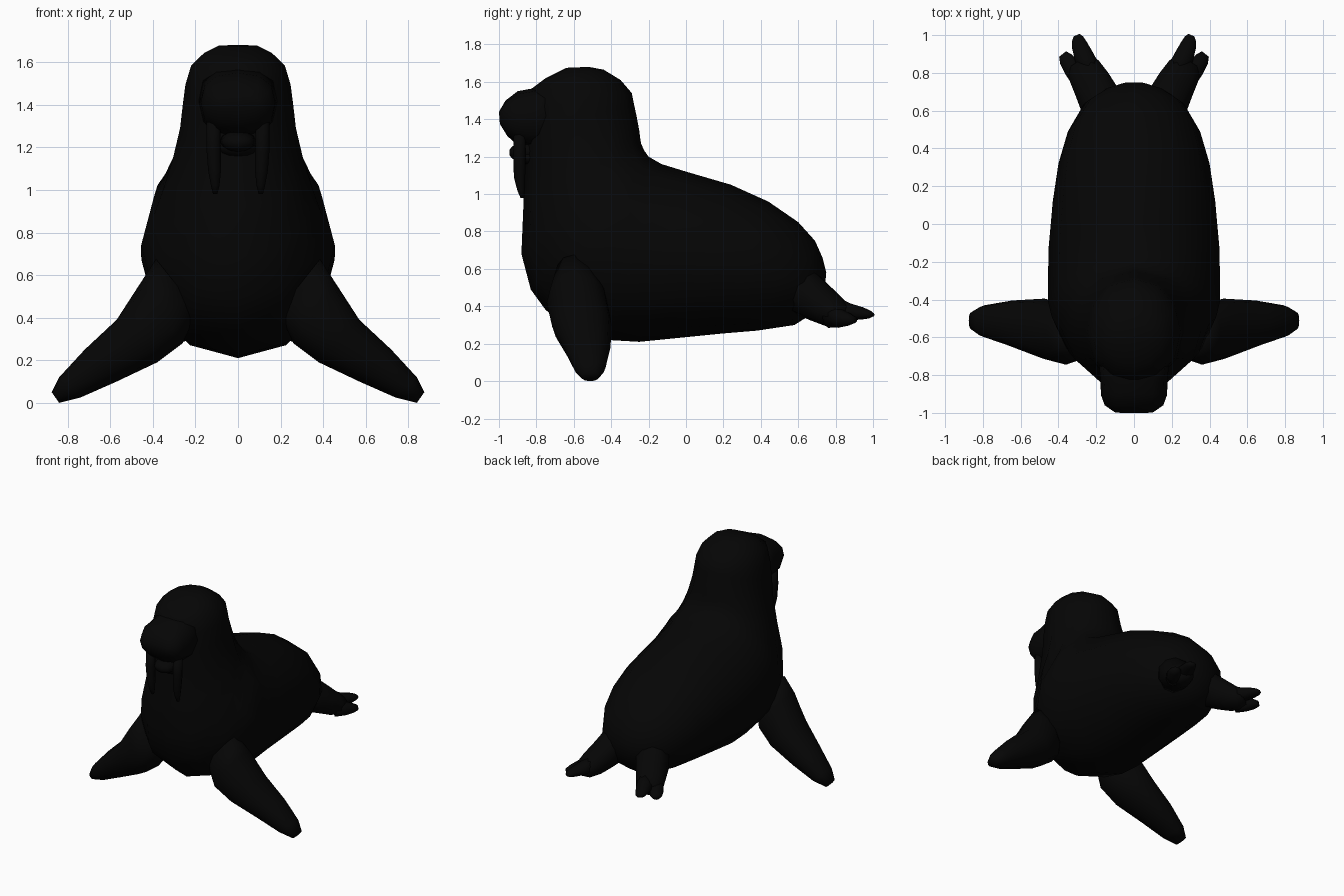
import bpy, bmesh, math
from mathutils import Vector

skin = bpy.data.materials.new("near_black")
skin.diffuse_color = (0.0016, 0.0016, 0.0016, 1)


def loft(name, rings, sides=12, power=1.0):
    """Skin rings given as (end a, end b, half-width vector); power < 1 squares them off."""
    def soft(v):
        return math.copysign(abs(v) ** power, v) if abs(v) > 1e-6 else 0.0
    bm = bmesh.new()
    loops = []
    for a, b, w in rings:
        a, b, w = Vector(a), Vector(b), Vector(w)
        mid, half = (a + b) / 2, (a - b) / 2
        loops.append([bm.verts.new(mid + half * soft(math.cos(t)) + w * soft(math.sin(t)))
                      for t in (2 * math.pi * i / sides for i in range(sides))])
    for p, q in zip(loops, loops[1:]):
        for i in range(sides):
            j = (i + 1) % sides
            bm.faces.new((p[i], p[j], q[j], q[i]))
    bm.faces.new(loops[0])
    bm.faces.new(loops[-1])
    bmesh.ops.recalc_face_normals(bm, faces=bm.faces)
    mesh = bpy.data.meshes.new(name)
    bm.to_mesh(mesh)
    bm.free()
    mesh.materials.append(skin)
    obj = bpy.data.objects.new(name, mesh)
    bpy.context.collection.objects.link(obj)
    for f in mesh.polygons:
        f.use_smooth = True
    return obj


def profile_loft(name, rows, power=1.0):
    """Rings from side-profile rows: (y, z of one edge, y, z of other edge, half width)."""
    return loft(name, [((0, r[0], r[1]), (0, r[2], r[3]), (r[4], 0, 0)) for r in rows],
                power=power)


# Body, neck and head: belly/chest edge, back edge, half width
profile_loft("body", [
    (0.74, 0.48, 0.75, 0.58, 0.06),
    (0.69, 0.37, 0.73, 0.66, 0.16),
    (0.58, 0.30, 0.69, 0.75, 0.265),
    (0.38, 0.27, 0.60, 0.85, 0.35),
    (0.20, 0.255, 0.44, 0.96, 0.40),
    (0.00, 0.235, 0.24, 1.05, 0.43),
    (-0.25, 0.21, 0.00, 1.12, 0.452),
    (-0.42, 0.22, -0.13, 1.16, 0.455),
    (-0.62, 0.28, -0.20, 1.20, 0.455),
    (-0.75, 0.38, -0.225, 1.235, 0.437),
    (-0.83, 0.49, -0.24, 1.27, 0.395),
    (-0.88, 0.68, -0.245, 1.30, 0.355),
    (-0.87, 0.92, -0.25, 1.34, 0.31),
    (-0.86, 1.16, -0.265, 1.42, 0.272),
    (-0.86, 1.30, -0.28, 1.49, 0.26),
    (-0.85, 1.45, -0.29, 1.54, 0.247),
    (-0.83, 1.56, -0.35, 1.61, 0.22),
    (-0.75, 1.62, -0.44, 1.665, 0.16),
    (-0.64, 1.675, -0.52, 1.68, 0.09),
])

# Muzzle: bottom edge, top edge, half width
profile_loft("muzzle", [
    (-0.68, 1.25, -0.70, 1.60, 0.19),
    (-0.82, 1.25, -0.82, 1.565, 0.178),
    (-0.91, 1.27, -0.90, 1.55, 0.175),
    (-0.955, 1.31, -0.965, 1.50, 0.155),
    (-0.995, 1.375, -1.00, 1.44, 0.10),
], power=0.8)

# Lower lip and chin
profile_loft("lower_lip", [
    (-0.80, 1.17, -0.80, 1.29, 0.09),
    (-0.90, 1.18, -0.90, 1.27, 0.075),
    (-0.93, 1.19, -0.93, 1.255, 0.055),
    (-0.945, 1.21, -0.945, 1.235, 0.02),
])
profile_loft("chin", [
    (-0.78, 1.13, -0.78, 1.25, 0.10),
    (-0.86, 1.16, -0.86, 1.24, 0.08),
    (-0.89, 1.18, -0.89, 1.22, 0.05),
])

for side, s in (("left", 1), ("right", -1)):
    # Tusks: x, z, y, radius
    loft("tusk_" + side, [((s * x, y - r, z), (s * x, y + r, z), (r, 0, 0))
                          for x, z, y, r in ((0.115, 1.32, -0.89, 0.032),
                                             (0.115, 1.20, -0.89, 0.034),
                                             (0.11, 1.09, -0.89, 0.030),
                                             (0.107, 1.02, -0.882, 0.020),
                                             (0.107, 0.98, -0.875, 0.010))], 8)

    # Front flippers: upper edge x z, lower edge x z, front y, back y
    rows = [
        (0.385, 0.675, 0.19, 0.43, -0.70, -0.50),
        (0.46, 0.56, 0.26, 0.28, -0.745, -0.42),
        (0.57, 0.39, 0.38, 0.19, -0.715, -0.395),
        (0.72, 0.25, 0.57, 0.10, -0.65, -0.405),
        (0.84, 0.12, 0.74, 0.025, -0.60, -0.43),
        (0.875, 0.05, 0.84, 0.0, -0.56, -0.465),
    ]
    loft("front_flipper_" + side, [
        ((s * ux, (f + b) / 2, uz), (s * lx, (f + b) / 2, lz), (0, (b - f) / 2, 0))
        for ux, uz, lx, lz, f, b in rows], power=0.88)

    # Rear flippers: centre x y, top z, bottom z, half width across the flipper
    def rear(name, rows, ux, uy):
        loft(name + side, [((s * x, y, t), (s * x, y, b), (s * ux * w, uy * w, 0))
                           for x, y, t, b, w in rows], 10)

    rear("rear_flipper_", [
        (0.14, 0.58, 0.64, 0.36, 0.10),
        (0.185, 0.665, 0.60, 0.325, 0.12),
        (0.225, 0.745, 0.52, 0.295, 0.11),
        (0.265, 0.815, 0.45, 0.285, 0.098),
        (0.29, 0.865, 0.40, 0.31, 0.07),
    ], 0.84, -0.54)
    rear("inner_toe_", [
        (0.215, 0.79, 0.46, 0.31, 0.055),
        (0.262, 0.88, 0.415, 0.325, 0.056),
        (0.288, 0.945, 0.395, 0.33, 0.045),
        (0.299, 0.98, 0.38, 0.335, 0.034),
        (0.304, 1.00, 0.365, 0.345, 0.018),
    ], 0.92, -0.39)
    rear("outer_toe_", [
        (0.285, 0.76, 0.43, 0.285, 0.05),
        (0.325, 0.82, 0.39, 0.287, 0.05),
        (0.358, 0.87, 0.365, 0.297, 0.043),
        (0.378, 0.90, 0.345, 0.31, 0.025),
    ], 0.78, -0.62)
